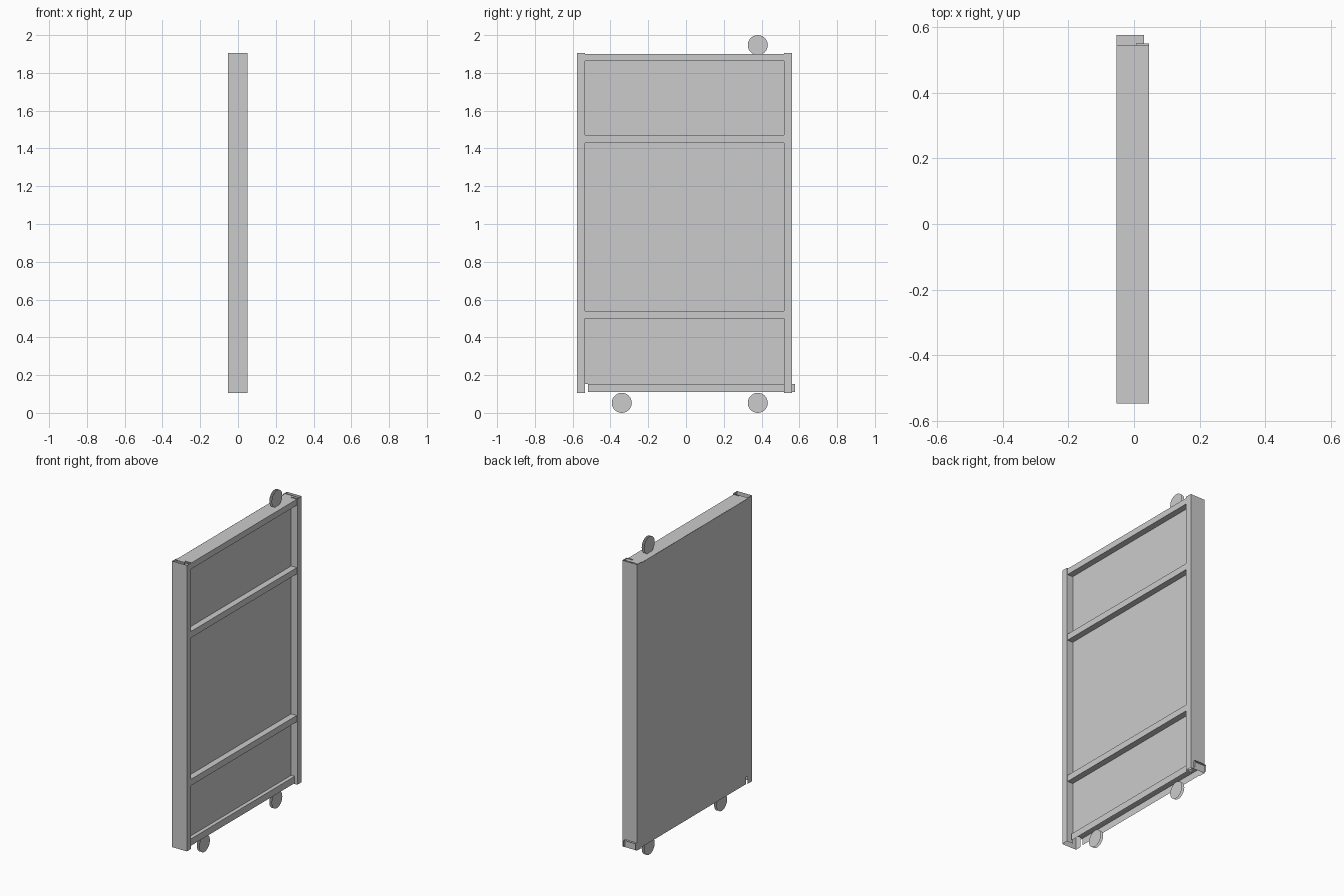
import bpy, bmesh
from mathutils import Vector, Matrix

if "Cube" in bpy.data.objects:
    bpy.data.objects.remove(bpy.data.objects["Cube"])

BACK, FRONT, PANEL = -0.053, 0.049, 0.006
Y0, Y1 = -0.578, 0.562          # outer faces of the stiles
W = 0.042                       # face width of stiles and rails


def finish(name, bm):
    bmesh.ops.recalc_face_normals(bm, faces=bm.faces)
    me = bpy.data.meshes.new(name)
    bm.to_mesh(me)
    bm.free()
    ob = bpy.data.objects.new(name, me)
    bpy.context.collection.objects.link(ob)
    return ob


def folded_sheet(name, pts, length):
    """Sweep an open 3D profile along a length vector."""
    bm = bmesh.new()
    a = [bm.verts.new(p) for p in pts]
    b = [bm.verts.new(Vector(p) + Vector(length)) for p in pts]
    for i in range(len(pts) - 1):
        bm.faces.new((a[i], a[i + 1], b[i + 1], b[i]))
    return finish(name, bm)


def discs(name, y, z, r=0.053):
    """Wheel made of two flat round cheeks."""
    bm = bmesh.new()
    for x, s in ((-0.011, -1), (0.005, 1)):
        m = Matrix.Translation((x, y, z)) @ Matrix.Rotation(s * 1.5707963, 4, 'Y')
        bmesh.ops.create_circle(bm, cap_ends=True, segments=32, radius=r, matrix=m)
    return finish(name, bm)


# Upright channels: back flange, outer web, front flange, inner lip
for name, y, s in (("left_stile", Y0, 1), ("right_stile", Y1, -1)):
    prof = [(BACK, y + s * W, 0.105), (BACK, y, 0.105), (FRONT, y, 0.105),
            (FRONT, y + s * W, 0.105), (PANEL, y + s * W, 0.105)]
    folded_sheet(name, prof, (0, 0, 1.8))

# Top rail with a full-depth web
ya, yb = -0.547, 0.546
xr = FRONT - 0.004
folded_sheet("top_rail", [(BACK, ya, 1.90), (xr, ya, 1.90), (xr, ya, 1.862),
                          (PANEL, ya, 1.862)], (0, yb - ya, 0))

# Middle rails standing proud of the front panel
for name, z in (("upper_rail", 1.43), ("lower_rail", 0.50)):
    folded_sheet(name, [(PANEL, ya, z), (xr, ya, z), (xr, ya, z + 0.04),
                        (PANEL, ya, z + 0.04)], (0, 0.55 - ya, 0))

# Bottom track, open underneath
folded_sheet("bottom_track", [(BACK, -0.52, 0.11), (BACK, -0.52, 0.153),
                              (0.03, -0.52, 0.153), (0.03, -0.52, 0.11)], (0, 1.096, 0))

# Infill panels
folded_sheet("front_panel", [(PANEL, ya, 0.153), (PANEL, yb, 0.153)], (0, 0, 1.747))
folded_sheet("back_panel", [(BACK - 0.0005, yb, 0.153), (BACK - 0.0005, ya, 0.153)], (0, 0, 1.747))

# Wheels
discs("left_wheel", -0.34, 0.053)
discs("right_wheel", 0.38, 0.053)
discs("top_guide_wheel", 0.38, 1.947)
